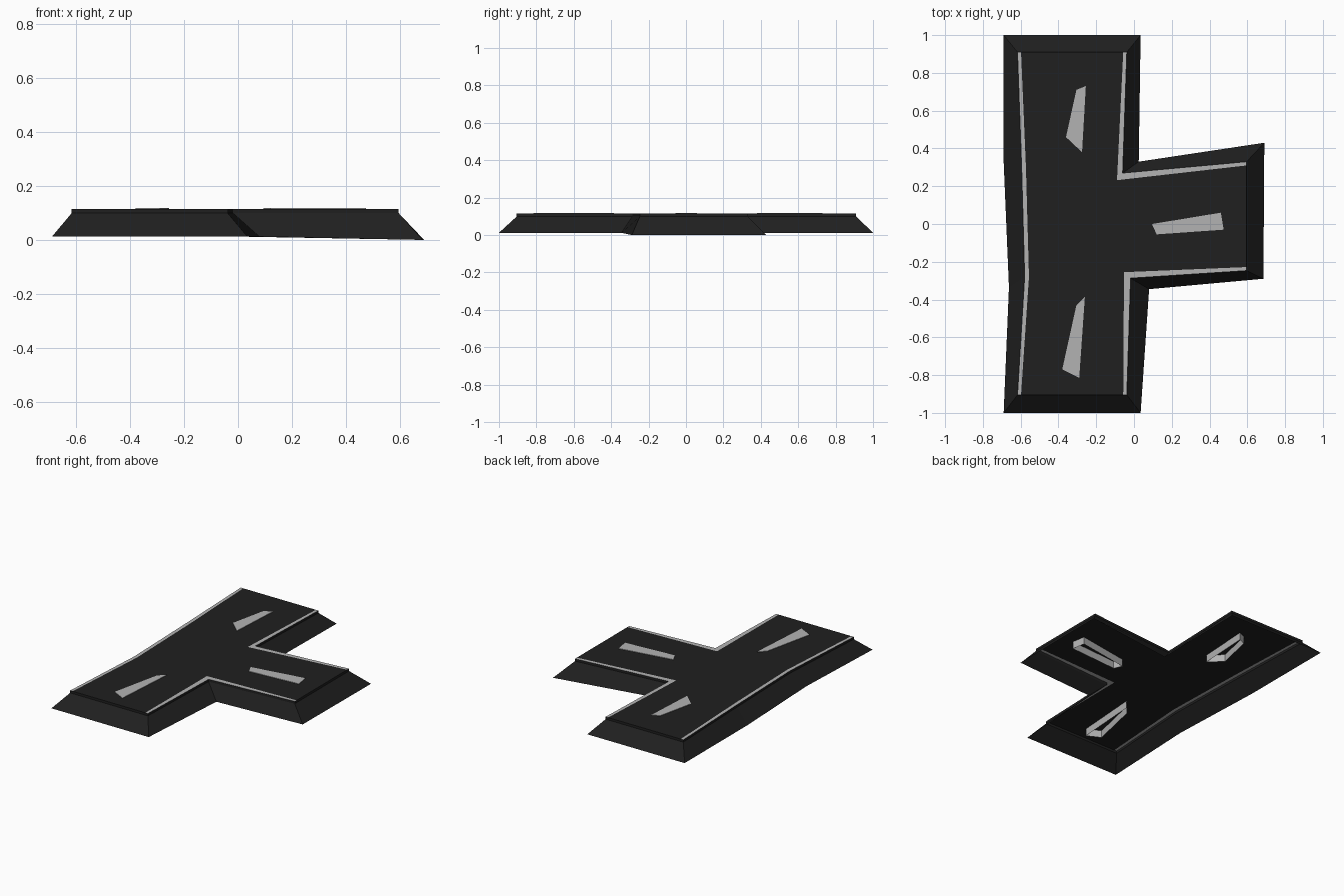
import bpy

if "Cube" in bpy.data.objects:
    bpy.data.objects.remove(bpy.data.objects["Cube"])

TOP, RIM = 0.115, 0.099

# Corner stations, counter-clockwise: kerb-line outer xy, kerb-line inner xy, skirt foot xyz
STATIONS = [
    (-0.617, 0.91, -0.598, 0.91, -0.69, 1.0, 0.012),
    (-0.595, 0.30, -0.572, 0.30, -0.69, 0.33, 0.012),
    (-0.579, -0.28, -0.556, -0.28, -0.662, -0.335, 0.012),
    (-0.617, -0.905, -0.598, -0.905, -0.69, -1.0, 0.012),
    (-0.038, -0.905, -0.057, -0.905, 0.035, -1.0, 0.012),
    (-0.018, -0.287, -0.053, -0.255, 0.08, -0.345, 0.012),
    (0.596, -0.247, 0.596, -0.228, 0.685, -0.29, 0.0),
    (0.596, 0.33, 0.596, 0.31, 0.69, 0.43, 0.0),
    (-0.06, 0.27, -0.09, 0.232, 0.025, 0.33, 0.012),
    (-0.038, 0.91, -0.057, 0.91, 0.035, 1.0, 0.012),
]
KERB_RUNS = [(0, 3), (4, 6), (7, 9)]

# Crooked centre dashes, one per arm
DASHES = {
    "dash_back": [(-0.36, 0.46), (-0.275, 0.38), (-0.255, 0.73), (-0.305, 0.71)],
    "dash_front": [(-0.38, -0.77), (-0.29, -0.815), (-0.26, -0.385), (-0.305, -0.43)],
    "dash_side": [(0.095, 0.0), (0.12, -0.055), (0.475, -0.03), (0.46, 0.06)],
}


def material(name, value):
    mat = bpy.data.materials.new(name)
    mat.diffuse_color = (value, value, value, 1)
    mat.use_nodes = True
    mat.node_tree.nodes["Principled BSDF"].inputs["Base Color"].default_value = mat.diffuse_color
    return mat


def add_mesh(name, verts, faces, mat):
    mesh = bpy.data.meshes.new(name)
    mesh.from_pydata(verts, [], faces)
    mesh.materials.append(mat)
    mesh.update()
    obj = bpy.data.objects.new(name, mesh)
    bpy.context.collection.objects.link(obj)
    return obj


def bands(count, rings):
    """Outward quads joining stacked closed rings, lowest first."""
    return [(r * count + i, r * count + (i + 1) % count,
             (r + 1) * count + (i + 1) % count, (r + 1) * count + i)
            for r in range(rings - 1) for i in range(count)]


asphalt = material("asphalt", 0.014)
paint = material("road_paint", 0.45)
n = len(STATIONS)

# Sloping skirt with a short upright rim, open underneath
foot = [s[4:7] for s in STATIONS]
rim = [(s[0], s[1], RIM) for s in STATIONS]
edge = [(s[0], s[1], TOP) for s in STATIONS]
add_mesh("road_skirt", foot + rim + edge, bands(n, 3), asphalt)

# Road surface inside the kerb lines
inner = [(s[2], s[3], TOP) for s in STATIONS]
add_mesh("road_surface", inner, [tuple(range(n))], asphalt)

# Painted kerb lines, flush with the road
add_mesh("kerb_lines", edge + inner,
         [(i, i + 1, n + i + 1, n + i)
          for a, b in KERB_RUNS for i in range(a, b)], paint)

# Dashes: open-bottomed boxes sunk through the road
for name, pts in DASHES.items():
    low = [(x, y, 0.065) for x, y in pts]
    high = [(x, y, TOP + 0.003) for x, y in pts]
    add_mesh(name, low + high, bands(4, 2) + [(4, 5, 6, 7)], paint)
